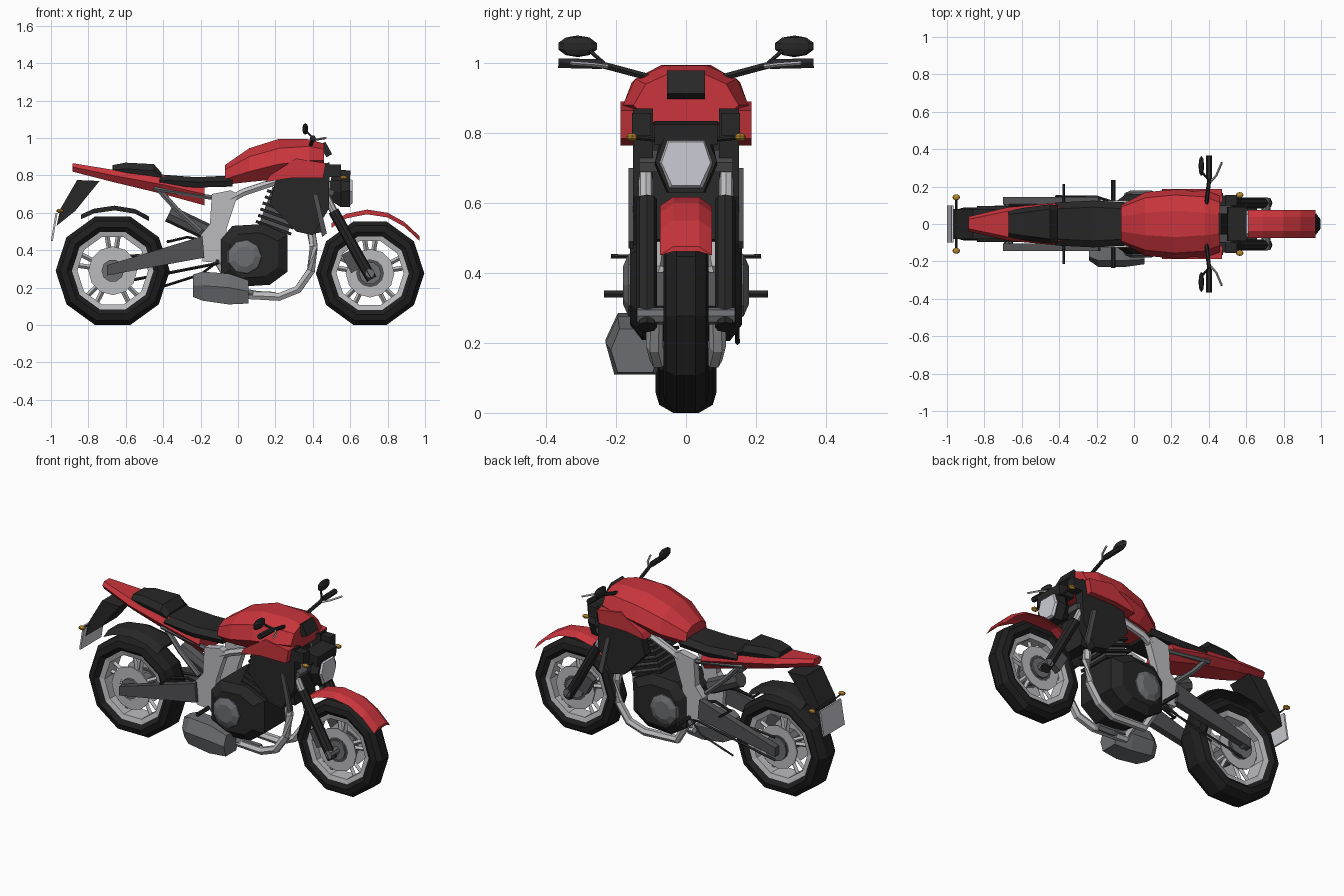
import bpy, bmesh, math
from mathutils import Vector, Matrix

old = bpy.data.objects.get("Cube")
if old:
    bpy.data.objects.remove(old, do_unlink=True)


def material(name, rgb):
    m = bpy.data.materials.new(name)
    m.use_nodes = True
    m.diffuse_color = (*rgb, 1)
    m.node_tree.nodes["Principled BSDF"].inputs["Base Color"].default_value = (*rgb, 1)
    return m


RED = material("red paint", (.58, .035, .045))
BLACK = material("black plastic", (.02, .02, .02))
RUBBER = material("tyre rubber", (.013, .013, .013))
DARK = material("dark grey metal", (.085, .085, .09))
GREY = material("mid grey metal", (.15, .155, .165))
SILVER = material("silver metal", (.5, .5, .52))
LENS = material("pale lens", (.6, .6, .66))
AMBER = material("amber lens", (.5, .25, .03))


def finish(name, bm, mat):
    bmesh.ops.recalc_face_normals(bm, faces=bm.faces)
    me = bpy.data.meshes.new(name)
    bm.to_mesh(me)
    bm.free()
    me.materials.append(mat)
    ob = bpy.data.objects.new(name, me)
    bpy.context.collection.objects.link(ob)
    return ob


def skin(name, rings, mat, closed=False):
    """Bridge rings of points; cap the ends unless the rings close on themselves."""
    bm = bmesh.new()
    loops = [[bm.verts.new(p) for p in r] for r in rings]
    pairs = list(zip(loops, loops[1:])) + ([(loops[-1], loops[0])] if closed else [])
    n = len(loops[0])
    for a, b in pairs:
        for i in range(n):
            j = (i + 1) % n
            bm.faces.new((a[i], a[j], b[j], b[i]))
    if not closed:
        bm.faces.new(loops[0])
        bm.faces.new(loops[-1])
    return finish(name, bm, mat)


def loft(name, sections, mat, cy=0):
    """Sections (x, half profile of y,z from bottom to top), mirrored about cy."""
    return skin(name, [[(x, cy + y, z) for y, z in h] + [(x, cy - y, z) for y, z in reversed(h)]
                       for x, h in sections], mat)


def prism(name, pts, levels, mat):
    """Side outline in x,z with (y, scale) levels."""
    cx = sum(p[0] for p in pts) / len(pts)
    cz = sum(p[1] for p in pts) / len(pts)
    return skin(name, [[(cx + (x - cx) * k, y, cz + (z - cz) * k) for x, z in pts]
                       for y, k in levels], mat)


def plate(name, pts, y0, y1, mat):
    return prism(name, pts, [(y0, 1), (y1, 1)], mat)


def circle(cx, cz, r, n):
    return [(cx + r * math.cos(math.tau * i / n), cz + r * math.sin(math.tau * i / n))
            for i in range(n)]


def disc(name, c, r, y0, y1, mat, n=10):
    return plate(name, circle(*c, r, n), y0, y1, mat)


def ring(name, c, profile, mat, n=10):
    """Spin a closed (radius, y) profile around the axle."""
    rings = zip(*[[(x, y, z) for x, z in circle(*c, r, n)] for r, y in profile])
    return skin(name, [list(r) for r in rings], mat, closed=True)


def box(name, c, size, mat, tilt=0):
    bm = bmesh.new()
    m = Matrix.Translation(c) @ Matrix.Rotation(tilt, 4, 'Y') @ Matrix.Diagonal((*size, 1))
    bmesh.ops.create_cube(bm, size=1, matrix=m)
    return finish(name, bm, mat)


def tube(name, pts, r, mat, n=6):
    pts = [Vector(p) for p in pts]
    rings = []
    for i, p in enumerate(pts):
        d = (pts[min(i + 1, len(pts) - 1)] - pts[max(i - 1, 0)]).normalized()
        q = d.to_track_quat('Z', 'Y')
        rings.append([p + q @ Vector((r * x, r * y, 0)) for x, y in circle(0, 0, 1, n)])
    return skin(name, rings, mat)


def blob(name, c, size, mat):
    bm = bmesh.new()
    bmesh.ops.create_uvsphere(bm, u_segments=8, v_segments=5, radius=1,
                              matrix=Matrix.Translation(c) @ Matrix.Diagonal((*size, 1)))
    return finish(name, bm, mat)


# Wheels
REAR, FRONT = (-.67, .29), (.706, .277)
for label, c, R, w in (("rear", REAR, .305, .087), ("front", FRONT, .29, .065)):
    half = [(R * .7, w * .7), (R * .8, w), (R * .92, w * .88), (R, w * .42)]
    ring(label + "_tyre", c, half + [(r, -y) for r, y in reversed(half)], RUBBER)
    ring(label + "_rim", c, [(R * .62, -w * .65), (R * .72, -w * .75),
                             (R * .72, w * .75), (R * .62, w * .65)], SILVER)
    disc(label + "_hub", c, .06, -w, w, GREY)
    disc(label + "_axle", c, .024, -.14, .14, GREY, 8)
    for i in range(10):
        a = math.tau * (i // 2) / 5 + (.16 if i % 2 else -.16) + math.pi / 2
        ends = [(c[0] + r * math.cos(a), 0, c[1] + r * math.sin(a)) for r in (.05, R * .66)]
        tube(label + "_spoke", ends, .013, SILVER, 4)
    for s in (-1, 1):
        y = s * (w * .75)
        ring(label + "_brake_disc", c, [(.075, y), (.13, y), (.13, y + s * .008), (.075, y + s * .008)], SILVER, 12)
        disc(label + "_disc_carrier", c, .08, y, y + s * .006, DARK if s > 0 or label == "front" else SILVER)


# Mudguards
def mudguard(name, arc, w, mat):
    skin(name, [[(x, -w, z - .025), (x, -w * .5, z), (x, w * .5, z), (x, w, z - .025),
                 (x, w * .5, z - .014), (x, -w * .5, z - .014)] for x, z in arc], mat)


mudguard("front_mudguard", [(.5, .545), (.58, .595), (.69, .617), (.8, .6), (.89, .55), (.97, .475)], .075, RED)
mudguard("rear_mudguard", [(-.84, .59), (-.77, .622), (-.66, .638), (-.55, .62), (-.475, .58)], .095, BLACK)

# Fuel tank, seats and tail
loft("fuel_tank", [
    (-.07, [(.08, .75), (.10, .78), (.09, .83), (.04, .855)]),
    (.06, [(.11, .765), (.17, .82), (.14, .90), (.06, .945)]),
    (.22, [(.12, .78), (.185, .86), (.155, .945), (.07, .995)]),
    (.38, [(.12, .82), (.18, .88), (.145, .955), (.06, .993)]),
    (.46, [(.10, .83), (.15, .88), (.115, .94), (.05, .97)])], RED)
loft("rider_seat", [
    (-.42, [(.10, .745), (.115, .775), (.08, .805)]),
    (-.22, [(.11, .735), (.125, .765), (.09, .79)]),
    (-.03, [(.10, .74), (.115, .77), (.08, .80)])], BLACK)
loft("passenger_seat", [
    (-.67, [(.06, .80), (.07, .83), (.05, .855)]),
    (-.60, [(.075, .80), (.085, .835), (.06, .868)]),
    (-.45, [(.09, .79), (.105, .825), (.08, .86)]),
    (-.41, [(.09, .775), (.10, .80), (.07, .815)])], BLACK)
loft("tail_fairing", [
    (-.885, [(.025, .82), (.04, .845), (.025, .865)]),
    (-.67, [(.06, .765), (.09, .80), (.07, .83)]),
    (-.40, [(.08, .70), (.115, .75), (.09, .80)]),
    (-.18, [(.08, .64), (.115, .70), (.10, .745)])], RED)

# Rear number plate carrier
plate("plate_carrier", [(-.86, .775), (-.74, .77), (-.87, .61), (-.97, .53), (-.95, .62)], -.08, .08, BLACK)
plate("number_plate", [(-.965, .60), (-.975, .60), (-1.0, .45), (-.99, .45)], -.1, .1, LENS)

# Engine
prism("crankcase", [(-.09, .46), (-.03, .53), (.14, .54), (.265, .48),
                    (.265, .285), (.17, .215), (.01, .205), (-.09, .27)],
      [(-.16, .72), (-.125, 1), (.125, 1), (.16, .72)], BLACK)
lean = math.radians(20)
for i in range(6):
    box("cylinder_fin", (.19 + .012 * i, 0, .52 + .033 * i), (.2, .21, .016), BLACK, lean)
box("cylinder_core", (.22, 0, .60), (.16, .17, .24), DARK, lean)
box("radiator", (.40, 0, .66), (.06, .2, .34), BLACK, -.15)
loft("silencer", [
    (-.24, [(.03, .15), (.05, .21), (.03, .27)]),
    (-.19, [(.06, .13), (.085, .21), (.05, .285)]),
    (-.05, [(.06, .11), (.085, .20), (.05, .275)]),
    (.055, [(.05, .115), (.07, .18), (.045, .24)])], GREY, cy=-.145)
tube("silencer_link", [(-.05, -.1, .19), (.1, -.07, .16), (.2, -.07, .155)], .025, GREY)

# Headlight, instruments and steering
loft("headlight_shell", [
    (.49, [(.03, .67), (.05, .72), (.03, .77)]),
    (.55, [(.055, .63), (.09, .71), (.07, .80)]),
    (.60, [(.05, .63), (.088, .72), (.06, .79)])], BLACK)
loft("headlight_lens", [
    (.595, [(.05, .64), (.078, .715), (.055, .78)]),
    (.612, [(.04, .65), (.07, .715), (.05, .775)])], LENS)
box("headlight_cowl", (.55, 0, .80), (.1, .18, .06), BLACK, .1)
box("instrument_panel", (.47, 0, .938), (.035, .11, .075), BLACK, -.5)
box("upper_fork_clamp", (.40, 0, .895), (.08, .27, .025), DARK, .4)
box("lower_fork_clamp", (.47, 0, .72), (.09, .27, .03), DARK, .4)

# Parts repeated on both sides
for s, side in ((-1, "right_"), (1, "left_")):
    plate(side + "tank_wing", [(.15, .765), (.17, .80), (.31, .89), (.47, .865), (.455, .785), (.28, .785)],
          s * .12, s * .187, RED)
    plate(side + "radiator_shroud", [(.20, .77), (.30, .81), (.49, .87), (.485, .62), (.40, .48), (.31, .50), (.17, .65)],
          s * .095, s * .152, BLACK)
    plate(side + "shroud_vent", [(.40, .70), (.425, .70), (.475, .49), (.45, .47)], s * .15, s * .165, DARK)
    prism(side + "engine_cover", circle(.035, .365, .10, 9), [(s * .14, 1), (s * .165, .9), (s * .18, .55)], GREY)
    plate(side + "frame_plate", [(-.14, .70), (-.04, .72), (.0, .70), (-.06, .52), (-.08, .33), (-.19, .34), (-.2, .48), (-.15, .54)],
          s * .08, s * .125, SILVER)
    tube(side + "upper_frame", [(-.08, s * .1, .65), (.03, s * .11, .71), (.24, s * .09, .78)], .022, SILVER)
    tube(side + "down_tube", [(.38, s * .07, .56), (.405, s * .085, .42), (.39, s * .09, .29), (.32, s * .09, .19),
                              (.22, s * .08, .15), (0, s * .08, .16), (-.1, s * .09, .33)], .024, SILVER)
    tube(side + "subframe_tube", [(-.42, s * .085, .72), (-.33, s * .09, .62), (-.2, s * .09, .50)], .016, GREY)
    tube(side + "seat_rail", [(-.13, s * .1, .68), (-.45, s * .09, .73)], .014, GREY)
    plate(side + "swingarm", [(-.70, .265), (-.70, .32), (-.19, .475), (-.18, .36)], s * .105, s * .145, DARK)
    # Front fork and brake caliper
    tube(side + "fork_tube", [(.53, s * .115, .57), (.365, s * .115, .91)], .021, SILVER, 8)
    tube(side + "fork_leg", [(.715, s * .112, .245), (.66, s * .112, .34), (.51, s * .112, .61)], .029, BLACK, 8)
    box(side + "brake_caliper", (.605, s * .085, .34), (.06, .04, .11), DARK, -.5)
    # Handlebar, lever and mirror
    tube(side + "handlebar", [(.38, 0, .945), (.385, s * .09, .955), (.40, s * .22, .99), (.40, s * .25, .997)], .011, BLACK)
    tube(side + "grip", [(.40, s * .24, .997), (.40, s * .365, 1.0)], .016, BLACK)
    tube(side + "lever", [(.41, s * .225, .99), (.44, s * .26, .995), (.47, s * .33, 1.0)], .006, SILVER, 4)
    tube(side + "mirror_stem", [(.40, s * .235, 1.0), (.365, s * .275, 1.035)], .006, BLACK, 4)
    blob(side + "mirror", (.36, s * .31, 1.048), (.016, .058, .031), BLACK)
    box(side + "cowl_block", (.52, s * .127, .825), (.06, .055, .065), BLACK)
    # Indicators
    for label, x, y, z in (("front", .565, .155, .788), ("rear", -.95, .143, .61)):
        tube(side + label + "_indicator_stem", [(x, s * .06, z - .01), (x, s * y, z)], .006, BLACK, 4)
        blob(side + label + "_indicator", (x, s * y, z), (.022, .017, .012), AMBER)
    # Foot pegs
    tube(side + "rider_peg", [(-.11, s * .1, .34), (-.11, s * .235, .34)], .012, BLACK)
    tube(side + "passenger_peg", [(-.375, s * .1, .445), (-.375, s * .215, .448)], .007, BLACK)
    tube(side + "passenger_peg_bracket", [(-.375, s * .11, .445), (-.27, s * .1, .47), (-.18, s * .1, .45)], .008, BLACK)

# Rear shock, chain and side stand
tube("rear_shock", [(-.37, 0, .595), (-.17, 0, .50)], .045, DARK, 8)
disc("rear_sprocket", REAR, .075, .09, .1, GREY, 12)
disc("front_sprocket", (-.08, .37), .04, .09, .1, GREY, 10)
for z0, z1 in ((.36, .41), (.22, .335)):
    tube("chain", [(-.67, .1, z0), (-.08, .1, z1)], .008, BLACK, 4)
tube("side_stand", [(-.12, .12, .33), (-.2, .145, .27), (-.42, .147, .2)], .007, BLACK, 4)
